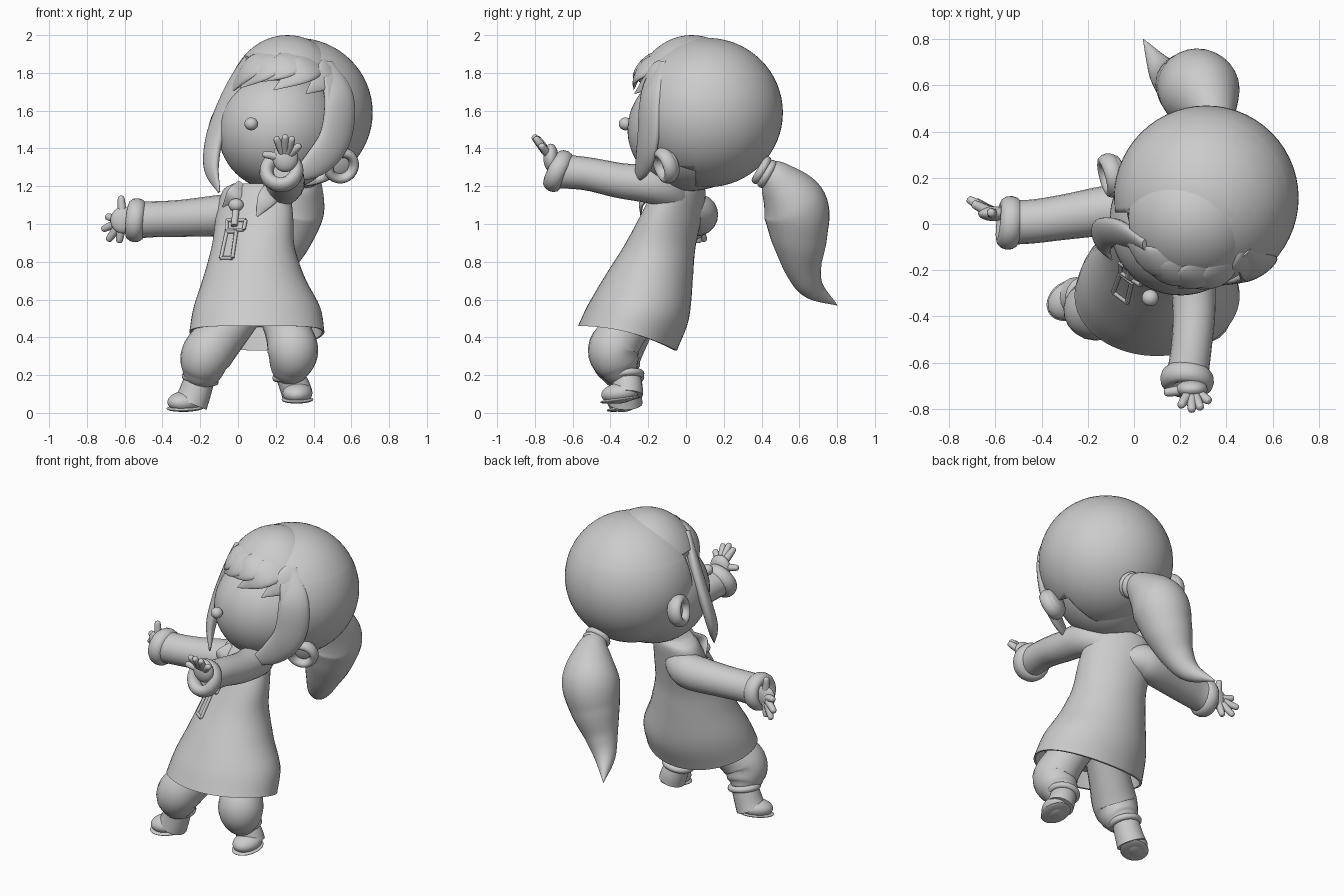
import bpy, bmesh, math
from mathutils import Vector, Matrix

old = bpy.data.objects.get("Cube")
if old:
    bpy.data.objects.remove(old, do_unlink=True)

clay = bpy.data.materials.new("plain_grey")
clay.use_nodes = True
clay.diffuse_color = (0.6, 0.6, 0.6, 1)
clay.node_tree.nodes["Principled BSDF"].inputs["Base Color"].default_value = (0.6, 0.6, 0.6, 1)


def finish(name, bm):
    bmesh.ops.recalc_face_normals(bm, faces=bm.faces)
    me = bpy.data.meshes.new(name)
    bm.to_mesh(me)
    bm.free()
    ob = bpy.data.objects.new(name, me)
    bpy.context.collection.objects.link(ob)
    me.materials.append(clay)
    bpy.context.view_layer.objects.active = ob
    bpy.ops.object.select_all(action='DESELECT')
    ob.select_set(True)
    bpy.ops.object.shade_smooth_by_angle(angle=math.radians(50))
    return ob


def spline(keys, steps):
    # Catmull-Rom through tuples of any length
    k = [Vector(p) for p in keys]
    k = [k[0] * 2 - k[1]] + k + [k[-1] * 2 - k[-2]]
    out = []
    for a, b, c, d in zip(k, k[1:], k[2:], k[3:]):
        for i in range(steps):
            t = i / steps
            out.append(b + (c - a) * t / 2 + (a * 2 - b * 5 + c * 4 - d) * t * t / 2
                       + (b * 3 - a - c * 3 + d) * t ** 3 / 2)
    return out + [k[-2]]


def skin(name, rings, closed=False):
    bm = bmesh.new()
    vs = [[bm.verts.new(p) for p in row] for row in rings]
    for a, b in zip(vs, vs[1:] + vs[:1] if closed else vs[1:]):
        for i in range(len(a)):
            j = (i + 1) % len(a)
            bm.faces.new((a[i], a[j], b[j], b[i]))
    if not closed:
        bm.faces.new(vs[0])
        bm.faces.new(vs[-1])
    return finish(name, bm)


def tube(name, keys, facing=(0, -1, 0), flat=1.0, sides=20, steps=6):
    # Round or flattened tube through (x, y, z, radius) keys
    pts = spline(keys, steps)
    rings = []
    for i, p in enumerate(pts):
        t = (pts[min(i + 1, len(pts) - 1)].xyz - pts[max(i - 1, 0)].xyz).normalized()
        a = t.cross(Vector(facing)).normalized()
        b = a.cross(t)
        r = max(p.w, 0.002)
        angles = [math.tau * s / sides for s in range(sides)]
        rings.append([p.xyz + a * r * math.cos(u) + b * r * flat * math.sin(u) for u in angles])
    return skin(name, rings)


def sphere_mesh(centre, radii, turn=Matrix.Identity(4)):
    bm = bmesh.new()
    bmesh.ops.create_uvsphere(bm, u_segments=56, v_segments=32, radius=1,
                              matrix=Matrix.Translation(centre) @ turn @ Matrix.Diagonal((*radii, 1)))
    return bm


def ball(name, centre, radii, turn=Matrix.Identity(4)):
    return finish(name, sphere_mesh(centre, radii, turn))


def shell(name, centre, radii, cuts):
    # Hollow ellipsoid without the region behind all the cutting planes
    bm = sphere_mesh(centre, radii)
    for co, no in cuts:
        bmesh.ops.bisect_plane(bm, geom=bm.verts[:] + bm.edges[:] + bm.faces[:],
                               plane_co=co, plane_no=no, dist=1e-5)
    hole = [f for f in bm.faces if all((f.calc_center_median() - Vector(co)).dot(Vector(no)) < 0
                                      for co, no in cuts)]
    bmesh.ops.delete(bm, geom=hole, context='FACES')
    thick = finish(name, bm).modifiers.new("thickness", 'SOLIDIFY')
    thick.thickness = 0.045
    thick.offset = -1


def ring(name, centre, axis, major, minor, stretch=1.0):
    turn = Vector(axis).to_track_quat('Z', 'Y').to_matrix()
    rings = []
    for i in range(32):
        u = math.tau * i / 32
        out = Vector((math.cos(u), math.sin(u), 0))
        rings.append([Vector(centre) + turn @ (
            out * (major + minor * math.cos(v)) + Vector((0, 0, minor * stretch * math.sin(v))))
            for v in [math.tau * s / 12 for s in range(12)]])
    skin(name, rings, closed=True)


# Head frame: turned and tilted
side = Vector((0.84, -0.42, -0.33)).normalized()
front = Vector((-0.5, -0.86, -0.1))
front = (front - side * front.dot(side)).normalized()
up = side.cross(-front)
head_turn = Matrix((side, -front, up)).transposed().to_4x4()
ball("face", (0.22, 0.03, 1.5), (0.32, 0.345, 0.325), head_turn)
ball("nose", (0.07, -0.32, 1.53), (0.036, 0.036, 0.034))

# Hair cap with a clean opening for the face, and the fuller front volume
shell("hair_cap", (0.313, 0.113, 1.59), (0.4, 0.4, 0.395),
      [((0.47, 0, 1.7), (1, 0, 0.2)), ((0, 0.05, 1.5), (0, 1, 0)), ((0.2, 0, 1.78), (0, 0, 1))])
bang, bang_size = Vector((0.262, 0.03, 1.64)), Vector((0.32, 0.315, 0.36))
shell("fringe_volume", bang, bang_size, [((0.2, 0, 1.79), (0.05, 0, 1))])


def on_hair(x, z, w, k=1.0):
    d = 1 - ((x - bang.x) / (bang_size.x * k)) ** 2 - ((z - bang.z) / (bang_size.z * k)) ** 2
    return (x, bang.y - bang_size.y * k * math.sqrt(max(d, 0.02)), z, w)


# Fringe locks swept to one side
fringe = [((0.25, 1.92), (0.07, 1.83), (-0.07, 1.67)), ((0.3, 1.92), (0.15, 1.83), (0.01, 1.72)),
          ((0.38, 1.91), (0.25, 1.84), (0.1, 1.75)), ((0.45, 1.89), (0.35, 1.82), (0.19, 1.71)),
          ((0.52, 1.84), (0.48, 1.79), (0.36, 1.69))]
for i, (a, b, c) in enumerate(fringe):
    mid = on_hair(*b, 0.08)
    tube(f"fringe_lock_{i + 1}", [on_hair(*a, 0.06, 0.92), mid, on_hair(*c, 0.003, 1.02)],
         Vector(mid[:3]) - bang, 0.28)

tube("left_side_lock", [(0.46, -0.13, 1.85, 0.05), (0.535, -0.185, 1.67, 0.09), (0.515, -0.2, 1.46, 0.095),
     (0.41, -0.23, 1.32, 0.075), (0.24, -0.28, 1.22, 0.003)], (0.5, -0.8, 0), 0.36)
tube("right_side_lock", [(0.06, -0.1, 1.87, 0.04), (0.0, -0.06, 1.76, 0.06), (-0.06, -0.04, 1.62, 0.075),
     (-0.125, -0.04, 1.45, 0.07), (-0.14, -0.08, 1.3, 0.06), (-0.1, -0.15, 1.17, 0.01)],
     (-0.8, -0.5, 0), 0.5)

# Ponytail and its band
tube("ponytail", [(0.355, 0.4, 1.29, 0.05), (0.34, 0.48, 1.235, 0.105), (0.29, 0.575, 1.1, 0.172),
     (0.24, 0.6, 0.93, 0.15), (0.18, 0.62, 0.77, 0.1), (0.12, 0.67, 0.66, 0.062),
     (0.04, 0.8, 0.57, 0.002)], (1, 0, 0), steps=8, sides=28)
for i in range(2):
    ring(f"hair_band_{i + 1}", (0.36, 0.4 + i * 0.03, 1.285 - i * 0.02), (0, 0.85, -0.5), 0.06, 0.022)

# Ears: a rim around a shallow bowl
for name, centre, s in (("left", (0.545, -0.11, 1.31), 1), ("right", (-0.1, 0.21, 1.51), -1)):
    n = side * s * 0.75 + front * 0.65
    ring(name + "_ear_rim", centre, n, 0.072, 0.026, 1.5)
    ball(name + "_ear_bowl", Vector(centre) - n * 0.03, (0.085, 0.085, 0.035),
         n.to_track_quat('Z', 'Y').to_matrix().to_4x4())

# Dress: leaning flared body, then turned up inside the hem
tube("neck", [(0.1, -0.03, 1.1, 0.07), (0.14, -0.01, 1.2, 0.07), (0.18, 0.02, 1.3, 0.08)])
rows = [(0.1, -0.03, 1.215, 0.13, 0.095, 28), (0.095, -0.035, 1.175, 0.19, 0.12, 28),
        (0.088, -0.075, 1.05, 0.217, 0.145, 28), (0.08, -0.14, 0.88, 0.225, 0.185, 22),
        (0.085, -0.195, 0.73, 0.268, 0.23, 10), (0.1, -0.25, 0.58, 0.335, 0.265, 0),
        (0.1, -0.31, 0.46, 0.358, 0.262, 0)]
loops = [tuple(r) for r in spline(rows, 5)]
loops += [(0.1, -0.31, 0.46, 0.346, 0.25, 0), (0.1, -0.28, 0.55, 0.325, 0.24, 0)]
rings = []
for x, y, z, rx, ry, turn in loops:
    yaw = Matrix.Rotation(-math.radians(turn), 3, 'Z')
    drop = 0.13 * min(1, max(0, (0.8 - z) / 0.34))
    row = []
    for s in range(48):
        u = math.tau * s / 48
        dip = drop * (0.5 + 0.5 * math.sin(u)) ** 2
        row.append(Vector((x, y, z - dip)) + yaw @ Vector((rx * math.cos(u), ry * math.sin(u), 0)))
    rings.append(row)
dress = skin("dress", rings)
bpy.context.view_layer.update()


def on_dress(x, z, r):
    hit, p, n, f = dress.ray_cast((x, -2, z), (0, 1, 0))
    return (x, (p.y if hit else -0.25) - r * 0.6, z, r)


# Collar flaps and zip pull
tube("left_collar", [(0.2, -0.14, 1.2, 0.05), on_dress(0.15, 1.13, 0.05), on_dress(0.1, 1.04, 0.004)],
     flat=0.3)
tube("right_collar", [(0.03, -0.09, 1.2, 0.04), on_dress(-0.02, 1.15, 0.045), on_dress(-0.08, 1.09, 0.004)],
     flat=0.3)
ball("zip_ball", on_dress(-0.01, 1.1, 0.03)[:3], (0.04, 0.035, 0.035))
tube("zip_stem", [on_dress(-0.01, 1.08, 0.018), on_dress(-0.02, 0.99, 0.018)])
for name, frame in (("zip_slider", ((-0.06, 1.02), (0.04, 1.02), (0.03, 0.97), (-0.06, 0.97))),
                    ("zip_tag", ((-0.06, 0.96), (-0.01, 0.96), (-0.03, 0.82), (-0.09, 0.82)))):
    for i in range(4):
        tube(f"{name}_bar_{i + 1}", [on_dress(*frame[i], 0.01), on_dress(*frame[(i + 1) % 4], 0.01)],
             (0, -1, 0.1), sides=8, steps=2)

# Arms with rolled cuffs and spread hands
tube("right_sleeve", [(0.08, 0.0, 1.07, 0.07), (-0.02, 0.055, 1.06, 0.1), (-0.1, 0.06, 1.045, 0.108),
     (-0.3, 0.03, 1.03, 0.098), (-0.45, 0.01, 1.025, 0.095), (-0.56, 0.01, 1.02, 0.1)], (0, 0, 1))
ring("right_cuff", (-0.54, 0.005, 1.02), (-1, 0.1, 0.1), 0.08, 0.037, 1.3)
tube("left_sleeve", [(0.15, -0.03, 1.12, 0.08), (0.24, -0.15, 1.2, 0.1), (0.26, -0.35, 1.23, 0.093),
     (0.25, -0.52, 1.265, 0.088), (0.23, -0.67, 1.28, 0.09)], (0, 0, 1))
ring("left_cuff", (0.23, -0.675, 1.28), (-0.1, -0.86, 0.42), 0.08, 0.037, 1.3)


def hand(name, palm, size, tips):
    ball(name + "_palm", palm, size)
    for i, tip in enumerate(tips):
        end = Vector(tip)
        root = Vector(palm).lerp(end, 0.3)
        tube(f"{name}_finger_{i + 1}", [(*root, 0.024), (*root.lerp(end, 0.85), 0.018), (*end, 0.006)],
             (0.2, -1, 0.3), sides=10, steps=4)


hand("right_hand", (-0.61, 0.045, 1.02), (0.065, 0.032, 0.07),
     [(-0.62, 0.05, 1.15), (-0.7, 0.09, 1.04), (-0.72, 0.11, 0.97), (-0.69, 0.1, 0.91), (-0.63, 0.07, 0.9)])
hand("left_hand", (0.25, -0.715, 1.35), (0.068, 0.04, 0.075),
     [(0.13, -0.73, 1.37), (0.2, -0.79, 1.46), (0.25, -0.81, 1.47), (0.29, -0.8, 1.46), (0.33, -0.77, 1.42)])

# Puffed trousers, ankle bands and boots
tube("right_trouser", [(0.02, -0.25, 0.55, 0.12), (-0.07, -0.31, 0.43, 0.125), (-0.165, -0.37, 0.31, 0.135),
     (-0.19, -0.345, 0.22, 0.11), (-0.2, -0.32, 0.17, 0.075)])
tube("left_trouser", [(0.22, -0.24, 0.55, 0.12), (0.265, -0.33, 0.43, 0.122), (0.29, -0.385, 0.33, 0.135),
     (0.28, -0.35, 0.24, 0.11), (0.28, -0.32, 0.19, 0.075)])
ring("right_ankle_band", (-0.2, -0.32, 0.18), (0.2, -0.1, 1), 0.08, 0.02)
ring("left_ankle_band", (0.28, -0.32, 0.2), (-0.2, -0.1, 1), 0.08, 0.02)
tube("right_boot", [(-0.2, -0.32, 0.19, 0.08), (-0.23, -0.32, 0.1, 0.085), (-0.25, -0.32, 0.05, 0.09)])
tube("left_boot", [(0.27, -0.32, 0.21, 0.075), (0.3, -0.31, 0.14, 0.08), (0.315, -0.31, 0.095, 0.082)])
for name, centre, turn in (("right", (-0.28, -0.33, 0.06), 35), ("left", (0.315, -0.35, 0.105), 80)):
    tilt = Matrix.Rotation(math.radians(8), 4, 'X') @ Matrix.Rotation(math.radians(turn), 4, 'Z')
    ball(name + "_toe", centre, (0.1, 0.078, 0.055), tilt)
    ball(name + "_sole", Vector(centre) - Vector((0, 0, 0.035)), (0.105, 0.083, 0.015), tilt)
